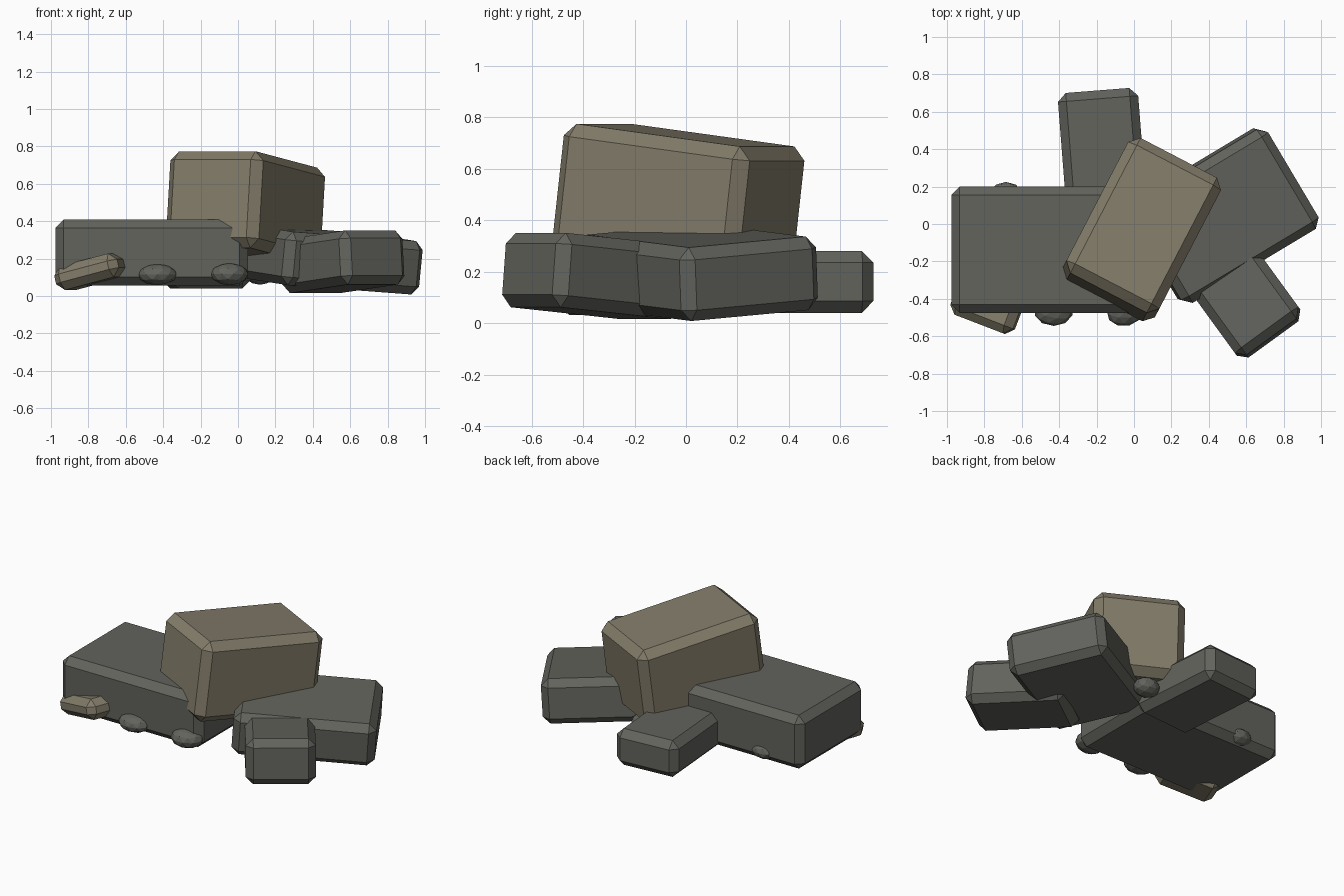
import bpy, bmesh
from math import radians
from mathutils import Matrix, Euler, Vector

if "Cube" in bpy.data.objects:
    bpy.data.objects.remove(bpy.data.objects["Cube"])


def material(name, rgb):
    m = bpy.data.materials.new(name)
    m.diffuse_color = (*rgb, 1)
    m.use_nodes = True
    m.node_tree.nodes["Principled BSDF"].inputs["Base Color"].default_value = m.diffuse_color
    return m


grey = material("grey stone", (0.122, 0.125, 0.108))
tan = material("tan stone", (0.225, 0.200, 0.142))


def finish(name, bm, loc, rot, mat):
    me = bpy.data.meshes.new(name)
    bm.normal_update()
    bm.to_mesh(me)
    bm.free()
    me.materials.append(mat)
    ob = bpy.data.objects.new(name, me)
    ob.location = loc
    ob.rotation_euler = Euler([radians(a) for a in rot])
    bpy.context.collection.objects.link(ob)
    return ob


def block(name, size, loc, rot, mat, chamfer=0.045):
    """Box with single flat chamfers."""
    bm = bmesh.new()
    bmesh.ops.create_cube(bm, size=1, matrix=Matrix.Diagonal((*size, 1)))
    bmesh.ops.bevel(bm, geom=bm.edges[:], offset=chamfer, segments=1,
                    profile=0.5, affect='EDGES')
    return finish(name, bm, loc, rot, mat)


def pebble(name, radii, loc, rot=(0, 0, 0)):
    """Flattened faceted ball."""
    bm = bmesh.new()
    bmesh.ops.create_icosphere(bm, subdivisions=2, radius=1,
                               matrix=Matrix.Diagonal((*radii, 1)))
    return finish(name, bm, loc, rot, grey)


# large stones of the base
block("left_slab", (1.03, 0.675, 0.352), (-0.462, -0.138, 0.232), (0, 0, 0), grey)
block("right_slab", (0.86, 0.62, 0.287), (0.475, 0.045, 0.197), (4.6, 3.7, 31), grey)
block("front_block", (0.62, 0.42, 0.29), (0.559, -0.36, 0.183), (0, -5, -54), grey)
block("back_block", (0.43, 0.65, 0.24), (-0.17, 0.39, 0.16), (0, 0, 4.5), grey)

# capstone leaning back on top
block("top_block", (0.56, 0.82, 0.52), (0.04, -0.03, 0.472), (-7, 0, -27.5), tan, 0.05)

# small tan stone at the front left
block("small_tan_stone", (0.37, 0.25, 0.13), (-0.78, -0.42, 0.13), (0, -14, -21), tan, 0.042)

# pebbles tucked around the base
pebble("front_pebble_left", (0.105, 0.08, 0.057), (-0.43, -0.465, 0.115))
pebble("front_pebble_right", (0.102, 0.08, 0.06), (-0.045, -0.465, 0.117), (0, 0, 15))
pebble("back_pebble_left", (0.09, 0.075, 0.055), (-0.685, 0.15, 0.115))
pebble("back_pebble_right", (0.085, 0.075, 0.058), (0.12, 0.26, 0.118))
